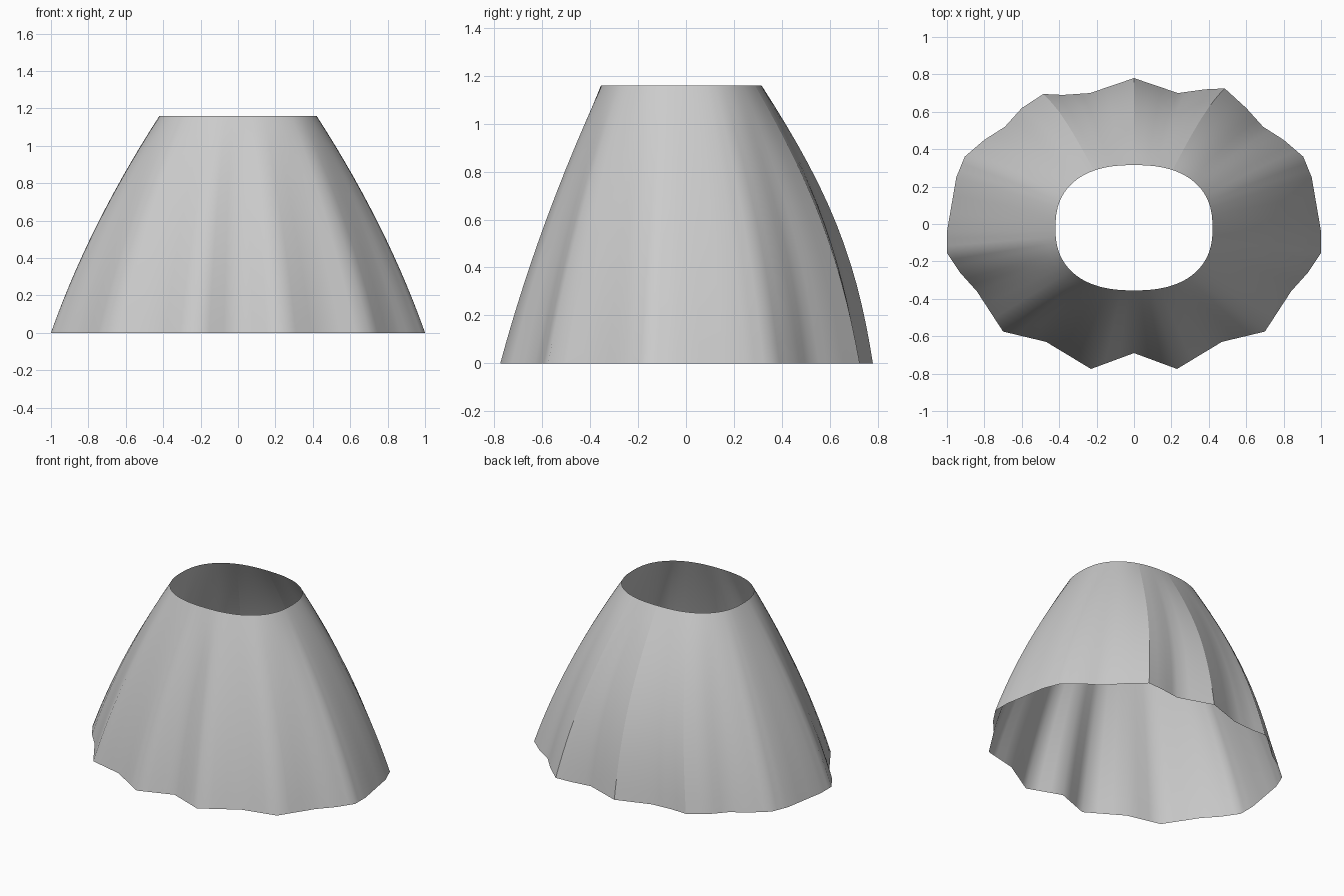
import bpy
import math
from mathutils import Vector

cube = bpy.data.objects.get("Cube")
if cube:
    bpy.data.objects.remove(cube, do_unlink=True)

HEIGHT = 1.16
ROWS = 14
SPLITS = 3

# Pleated hem outline, front centre to back centre on the left side
hem_half = [(0, -.69), (.23, -.775), (.47, -.63), (.70, -.575), (.84, -.36),
            (.93, -.26), (1, -.155), (1, -.04), (.95, .25), (.905, .36),
            (.80, .45), (.69, .52), (.60, .62), (.485, .725), (.38, .72),
            (.235, .70), (0, .78)]
hem = [Vector(p) for p in hem_half]
# Mirrored right side, where the back pleats sit slightly further in
hem += [Vector((-x, y - (.03 if x in (.485, .38) else 0)))
        for x, y in reversed(hem_half[1:-1])]

# Split the straight hem segments for a rounder waist
outline = []
for i, a in enumerate(hem):
    b = hem[(i + 1) % len(hem)]
    outline += [a.lerp(b, s / SPLITS) for s in range(SPLITS)]
count = len(outline)


def rounded_oval(direction, width, depth, centre_y):
    """Point on a squarish oval in the given direction."""
    n = 2.4
    d = direction.normalized()
    r = (abs(d.x / width) ** n + abs(d.y / depth) ** n) ** (-1 / n)
    return Vector((d.x * r, d.y * r + centre_y))


# Loft from pleated hem to smooth waist
verts = []
for row in range(ROWS + 1):
    t = row / ROWS
    flare = 1 - .7 * t - .3 * t * t
    for p in outline:
        waist = rounded_oval(p, .42, .335, -.02)
        skirt = rounded_oval(p, .985, .725, 0)
        q = waist + (skirt - waist) * flare + (p - skirt) * (1 - t)
        q.y += .05 * math.sin(math.pi * t) * max(0, p.normalized().y) ** 2
        verts.append((q.x, q.y, HEIGHT * t))

faces = []
for row in range(ROWS):
    for i in range(count):
        j = (i + 1) % count
        faces.append((row * count + i, row * count + j,
                      (row + 1) * count + j, (row + 1) * count + i))

mesh = bpy.data.meshes.new("skirt")
mesh.from_pydata(verts, [], faces)
skirt_obj = bpy.data.objects.new("skirt", mesh)
bpy.context.collection.objects.link(skirt_obj)

# Smooth cloth with sharp back seams
for poly in mesh.polygons:
    poly.use_smooth = True
back = len(hem_half) - 1
seams = {(back + k) * SPLITS for k in (-3, 0, 3)}
for edge in mesh.edges:
    a, b = edge.vertices
    if a % count == b % count and a % count in seams:
        edge.use_edge_sharp = True

# Cloth colour
grey = (.6, .6, .6, 1)
cloth = bpy.data.materials.new("light grey cloth")
cloth.use_nodes = True
cloth.diffuse_color = grey
shader = cloth.node_tree.nodes["Principled BSDF"]
shader.inputs["Base Color"].default_value = grey
mesh.materials.append(cloth)
